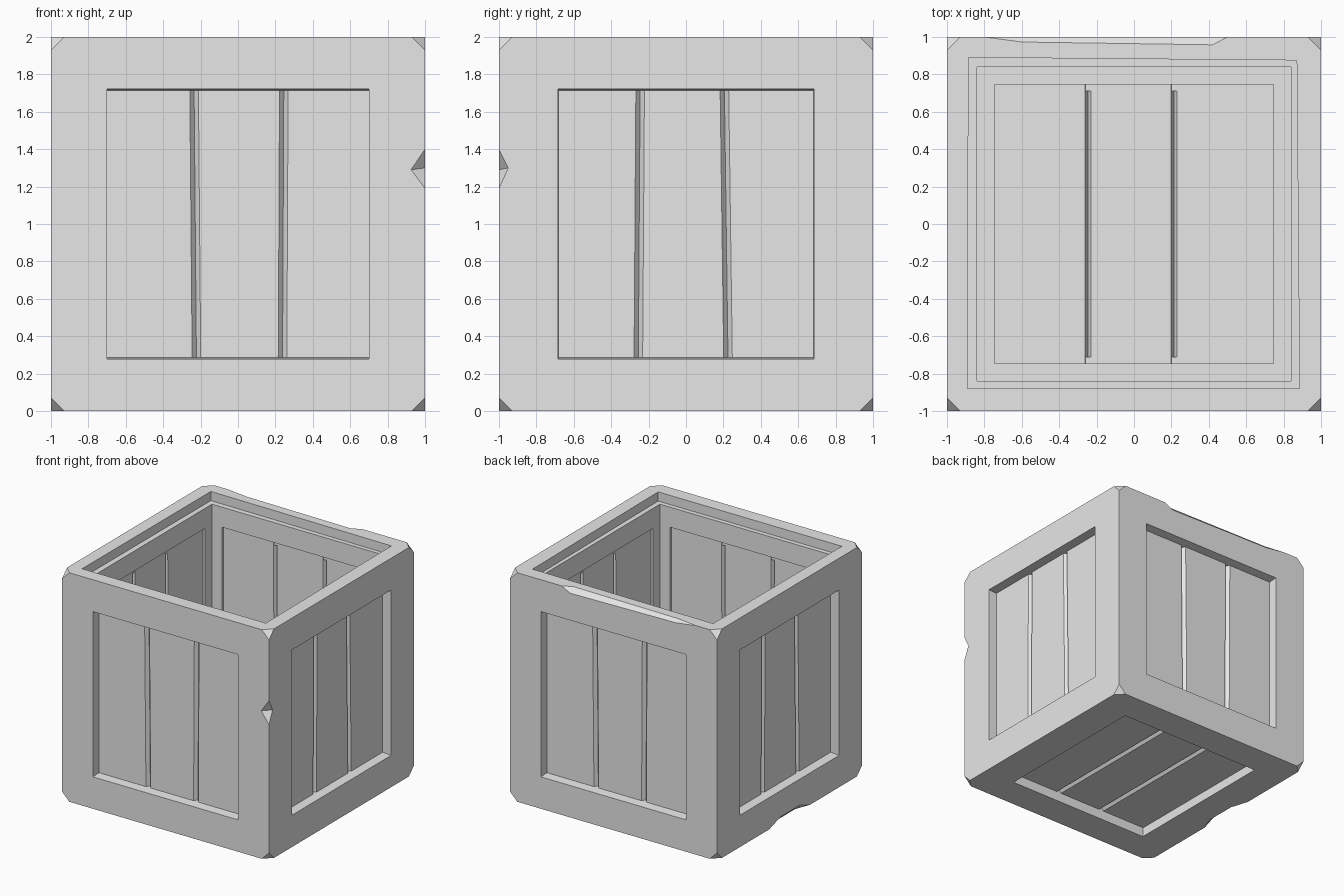
import bpy, bmesh
from math import pi
from mathutils import Matrix, Vector

if "Cube" in bpy.data.objects:
    bpy.data.objects.remove(bpy.data.objects["Cube"])

grey = bpy.data.materials.new("plain_grey")
grey.use_nodes = True
COLOUR = (0.8, 0.8, 0.8, 1)
grey.diffuse_color = COLOUR
grey.node_tree.nodes["Principled BSDF"].inputs["Base Color"].default_value = COLOUR


def hull(name, points):
    """Convex solid around a few points."""
    bm = bmesh.new()
    for p in points:
        bm.verts.new(p)
    result = bmesh.ops.convex_hull(bm, input=bm.verts)
    loose = [g for g in result["geom_interior"] if isinstance(g, bmesh.types.BMVert)]
    bmesh.ops.delete(bm, geom=loose, context="VERTS")
    bmesh.ops.dissolve_limit(bm, angle_limit=0.001, verts=bm.verts, edges=bm.edges)
    bmesh.ops.recalc_face_normals(bm, faces=bm.faces)
    mesh = bpy.data.meshes.new(name)
    bm.to_mesh(mesh)
    bm.free()
    mesh.materials.append(grey)
    obj = bpy.data.objects.new(name, mesh)
    bpy.context.collection.objects.link(obj)
    return obj


def rect(u, v, w):
    return [Vector((a * u, b * v, w)) for a in (-1, 1) for b in (-1, 1)]


def cut(target, points):
    """Carve a convex solid out of the target."""
    cutter = hull("cutter", points)
    cutter.hide_render = True
    mod = target.modifiers.new("cut", "BOOLEAN")
    mod.operation, mod.solver, mod.object = "DIFFERENCE", "EXACT", cutter
    bpy.context.view_layer.update()
    graph = bpy.context.evaluated_depsgraph_get()
    mesh = bpy.data.meshes.new_from_object(target.evaluated_get(graph))
    target.modifiers.clear()
    target.data = mesh
    bpy.data.objects.remove(cutter)


# Panel spaces: u across, v along the planks, w outward from the crate centre
centre = Matrix.Translation((0, 0, 1))
upright = Matrix.Rotation(pi / 2, 4, "X")
sides = {name: centre @ Matrix.Rotation(k * pi / 2, 4, "Z") @ upright
         for k, name in enumerate(("front", "right", "back", "left"))}
sides["floor"] = centre @ Matrix.Diagonal((1, 1, -1, 1))

# Frame: hollow box with a stepped rim
frame = hull("crate_frame", rect(1, 1, 0) + rect(1, 1, 2))
cut(frame, rect(0.84, 0.84, 0.16) + rect(0.84, 0.84, 2.2))
rim = ((-0.89, -0.88), (0.885, -0.88), (0.87, 0.875), (-0.885, 0.89))
cut(frame, [(x, y, z) for x, y in rim for z in (1.92, 2.2)])

# Window openings, with a wider shallow recess on the inside
for name, space in sides.items():
    half = 0.685 if name in ("left", "right") else 0.702
    window = rect(half + 0.002, 0.73, 1.1) + rect(half - 0.005, 0.705, 0.8)
    cut(frame, [space @ p for p in window])
    recess = rect(0.745, 0.745, 0.865) + rect(0.745, 0.745, 0.8)
    cut(frame, [space @ p for p in recess])

# Clipped corners
for x in (-1, 1):
    for y in (-1, 1):
        for z in (-1, 1):
            apex = Vector((x, y, z)) * 1.05
            legs = [apex - Vector(d) * 0.22
                    for d in ((x, 0, 0), (0, y, 0), (0, 0, z))]
            cut(frame, [centre @ p for p in [apex] + legs])

# Nick in one upright edge
nick = [Vector(p) for p in ((1, -1, 1.19), (1, -1, 1.4), (0.925, -1, 1.29), (1, -0.95, 1.3))]
middle = (nick[2] + nick[3]) / 2
cut(frame, [middle + (p - middle) * 2 for p in nick])


def edge_chip(stations, place):
    """Long worn bevel: depth d at each position t along an edge."""
    e = 0.03
    points = []
    for t, d in stations:
        points += [place(t, e, -d - e), place(t, -d - e, e), place(t, e, e)]
    cut(frame, points)


# Worn top back edge and worn bottom left edge
edge_chip([(-0.8, 0), (-0.6, 0.027), (0.42, 0.042), (0.5, 0)],
          lambda t, a, b: (t, 1 + a, 2 + b))
edge_chip([(-0.28, 0), (-0.15, 0.05), (0.12, 0.05), (0.28, 0)],
          lambda t, a, b: (-1 - a, t, -b))

# Planks: three per panel, bevelled where they meet, seams slightly askew
OUT, MID, IN, BEVEL = 0.92, 0.892, 0.862, 0.023
seams = {"front": [(-0.222, -0.235), (0.238, 0.245)],
         "right": [(-0.255, -0.245), (0.225, 0.205)],
         "floor": [(-0.245, -0.245), (0.215, 0.215)]}
seams["back"], seams["left"] = seams["front"], seams["right"]
for name, space in sides.items():
    ends = [(-0.745, -0.745)] + seams[name] + [(0.745, 0.745)]
    for i in range(3):
        left_bevel = BEVEL if i > 0 else 0
        right_bevel = BEVEL if i < 2 else 0
        points = []
        for v, lo, hi in zip((-0.745, 0.745), ends[i], ends[i + 1]):
            for w, amount in ((OUT, 1), (MID, 0), (IN, 0.7)):
                points.append(space @ Vector((lo + left_bevel * amount, v, w)))
                points.append(space @ Vector((hi - right_bevel * amount, v, w)))
        hull(f"{name}_plank_{i + 1}", points)
